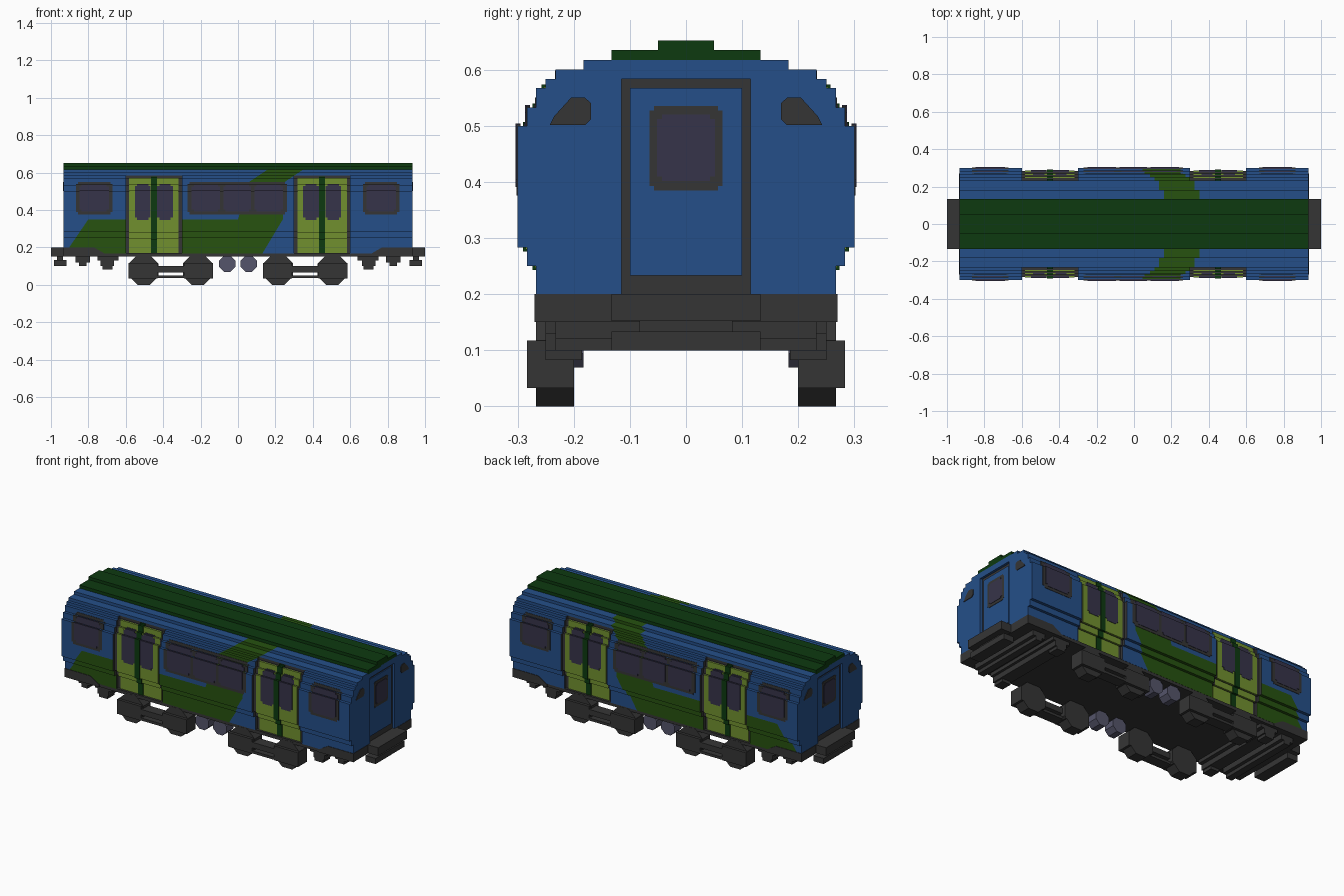
import bpy, bmesh, math
from mathutils import Vector, Matrix

cube = bpy.data.objects.get("Cube")
if cube:
    bpy.data.objects.remove(cube, do_unlink=True)


def material(name, rgb):
    m = bpy.data.materials.new(name)
    m.use_nodes = True
    m.diffuse_color = (*rgb, 1)
    m.node_tree.nodes["Principled BSDF"].inputs["Base Color"].default_value = (*rgb, 1)
    return m


BLUE = material("body blue", (0.018, 0.078, 0.25))
GREEN = material("stripe green", (0.020, 0.085, 0.005))
ROOF = material("roof dark green", (0.004, 0.042, 0.005))
LIME = material("door lime", (0.165, 0.28, 0.028))
GREY = material("dark grey", (0.036, 0.036, 0.036))
GLASS = material("window glass", (0.037, 0.034, 0.068))
METAL = material("tank grey", (0.09, 0.09, 0.145))


def make(name, bm, *mats):
    bmesh.ops.recalc_face_normals(bm, faces=bm.faces)
    me = bpy.data.meshes.new(name)
    bm.to_mesh(me)
    bm.free()
    for m in mats:
        me.materials.append(m)
    ob = bpy.data.objects.new(name, me)
    bpy.context.collection.objects.link(ob)
    return ob


def add_box(bm, x0, x1, y0, y1, z0, z1):
    mat = Matrix.Translation(((x0 + x1) / 2, (y0 + y1) / 2, (z0 + z1) / 2)) @ Matrix.Diagonal(
        (abs(x1 - x0), abs(y1 - y0), abs(z1 - z0), 1))
    bmesh.ops.create_cube(bm, size=1, matrix=mat)


def boxes(name, mat, items, sides_x=(1,), sides_y=(1,)):
    bm = bmesh.new()
    for sx in sides_x:
        for sy in sides_y:
            for x0, x1, y0, y1, z0, z1 in items:
                add_box(bm, sx * x0, sx * x1, sy * y0, sy * y1, z0, z1)
    return make(name, bm, mat)


def add_prism(bm, pts, a, b, axis=0):
    """Extrude a 2D outline from a to b along x (axis 0) or y (axis 1)."""
    place = (lambda p, t: (t, p[0], p[1])) if axis == 0 else (lambda p, t: (p[0], t, p[1]))
    lo = [bm.verts.new(place(p, a)) for p in pts]
    hi = [bm.verts.new(place(p, b)) for p in pts]
    bm.faces.new(lo)
    bm.faces.new(hi)
    for i in range(len(pts)):
        j = (i + 1) % len(pts)
        bm.faces.new((lo[i], lo[j], hi[j], hi[i]))


def add_octagon(bm, x, z, apothem, y0, y1):
    r = apothem / math.cos(math.pi / 8)
    pts = [(x + r * math.cos(math.pi / 8 + k * math.pi / 4),
            z + r * math.sin(math.pi / 8 + k * math.pi / 4)) for k in range(8)]
    add_prism(bm, pts, y0, y1, axis=1)


# Stepped cross-section: half width, bottom, top
LAYERS = [(0.267, 0.167, 0.25), (0.283, 0.25, 0.283), (0.30, 0.283, 0.50),
          (0.283, 0.50, 0.533), (0.267, 0.533, 0.567), (0.25, 0.567, 0.583),
          (0.233, 0.583, 0.60), (0.183, 0.60, 0.617)]
RECESS = 0.0167
DOOR_TOP = 0.583


def right_side(inset):
    pts = []
    for w, z0, z1 in LAYERS:
        w -= inset if z1 <= DOOR_TOP else 0
        for p in ((w, z0), (w, z1)):
            if not pts or (Vector(p) - Vector(pts[-1])).length > 0.001:
                pts.append(p)
    return pts


def outline(inset=0.0):
    right = right_side(inset)
    return right + [(-y, z) for y, z in reversed(right)]


# Body shell: plain and door bays, then end walls notched round the end doors
body = bmesh.new()
for x0, x1, inset in ((-0.917, -0.6, 0), (-0.6, -0.3, RECESS), (-0.3, 0.3, 0),
                      (0.3, 0.6, RECESS), (0.6, 0.917, 0)):
    add_prism(body, outline(inset), x0, x1)
notch = [(-0.115, 0.167), (-0.115, DOOR_TOP), (0.115, DOOR_TOP), (0.115, 0.167)]
for s in (-1, 1):
    add_prism(body, outline() + notch, s * 0.917, s * 0.933)

# Green stripe bands: z0, z1, left edge at each, right edge at each
BANDS = [(0.167, 0.35, -0.925, -0.80, 0.13, 0.24),
         (0.35, 0.55, 0.0, 0.06, 0.24, 0.25),
         (0.55, 0.617, 0.06, 0.16, 0.25, 0.35)]


def cut(co, no):
    bmesh.ops.bisect_plane(body, geom=body.verts[:] + body.edges[:] + body.faces[:],
                           plane_co=co, plane_no=no, dist=1e-5)


for z0, z1, l0, l1, r0, r1 in BANDS:
    cut((0, 0, z1), (0, 0, 1))
    for a, b in ((l0, l1), (r0, r1)):
        cut((a, 0, z0), (z1 - z0, 0, a - b))
bmesh.ops.recalc_face_normals(body, faces=body.faces)
for f in body.faces:
    c = f.calc_center_median()
    in_bay = 0.299 < abs(c.x) < 0.601
    if in_bay and c.z < DOOR_TOP + 0.001:
        f.material_index = 2
        continue
    if abs(f.normal.x) > 0.9:
        continue
    for z0, z1, l0, l1, r0, r1 in BANDS:
        t = (c.z - z0) / (z1 - z0)
        if -0.01 <= t <= 1.01 and l0 + (l1 - l0) * t < c.x < r0 + (r1 - r0) * t:
            f.material_index = 1
make("body", body, BLUE, GREEN, GREY)

boxes("roof", ROOF, [(-0.933, 0.933, -0.133, 0.133, 0.61, 0.635),
                     (-0.933, 0.933, -0.05, 0.05, 0.63, 0.652)])


def skin(name, mat, rects, off, inset=0.0, corner=0.0):
    """Thin plates on both sides that follow the stepped cross-section."""
    items = []
    for x0, x1, z0, z1 in rects:
        shapes = [(x0, x1, z0 + corner, z1 - corner)]
        if corner:
            shapes.append((x0 + corner, x1 - corner, z0, z1))
        for a, b, lo, hi in shapes:
            for w, b0, b1 in LAYERS:
                p, q = max(lo, b0), min(hi, b1)
                if q - p > 0.001:
                    items.append((a, b, w - inset - 0.005, w - inset + off, p - off, q + off))
    boxes(name, mat, items, sides_y=(1, -1))


# Side windows
skin("window_frames", GREY, [(-0.867, -0.67, 0.378, 0.548), (-0.27, 0.262, 0.378, 0.548),
                             (0.667, 0.863, 0.378, 0.548)], 0.002, corner=0.012)
skin("window_panes", GLASS, [(-0.848, -0.69, 0.395, 0.533), (0.687, 0.845, 0.395, 0.533),
                             (-0.248, -0.095, 0.395, 0.533), (-0.078, 0.07, 0.395, 0.533),
                             (0.088, 0.24, 0.395, 0.533)], 0.004, corner=0.012)

# Sliding side doors
for side, cx in (("rear", -0.45), ("fore", 0.45)):
    skin(side + "_door_leaves", LIME, [(cx - 0.133, cx + 0.133, 0.169, 0.567)], 0.003, RECESS)
    skin(side + "_door_windows", GLASS, [(cx - 0.102, cx - 0.017, 0.352, 0.535),
                                         (cx + 0.017, cx + 0.102, 0.352, 0.535)],
         0.005, RECESS, corner=0.012)
    skin(side + "_door_seal", ROOF, [(cx - 0.016, cx + 0.016, 0.169, 0.573)], 0.007, RECESS)

# End doors, set back in the end walls
ENDS = (1, -1)
boxes("end_door_frame", GREY, [(0.913, 0.919, -0.115, 0.115, 0.17, DOOR_TOP)], ENDS)
boxes("end_door", BLUE, [(0.915, 0.924, -0.1, 0.1, 0.233, 0.567)], ENDS)
boxes("end_window_frame", GREY, [(0.92, 0.926, -0.065, 0.065, 0.393, 0.527),
                                 (0.92, 0.926, -0.057, 0.057, 0.385, 0.535)], ENDS)
boxes("end_window", GLASS, [(0.922, 0.928, -0.052, 0.052, 0.41, 0.512),
                            (0.922, 0.928, -0.043, 0.043, 0.402, 0.52)], ENDS)
lamps = bmesh.new()
for sx in ENDS:
    for sy in (1, -1):
        pts = [(0.243, 0.501), (0.235, 0.517), (0.205, 0.55), (0.18, 0.55),
               (0.169, 0.54), (0.169, 0.512), (0.18, 0.501)]
        add_prism(lamps, [(sy * y, z) for y, z in pts], sx * 0.93, sx * 0.936)
make("end_lamps", lamps, GREY)

# Underframe and end sills
boxes("floor", GREY, [(-0.925, 0.925, -0.266, 0.266, 0.15, 0.169)])
sills = bmesh.new()
for s in ENDS:
    pts = [(0.71, 0.15), (0.71, 0.165), (0.77, 0.2), (0.935, 0.2), (0.935, 0.15)]
    add_prism(sills, [(s * x, z) for x, z in pts], -0.27, 0.27, axis=1)
make("end_sills", sills, GREY)
boxes("coupler", GREY, [(0.92, 1.0, -0.133, 0.133, 0.152, 0.2),
                        (0.935, 0.967, -0.083, 0.083, 0.13, 0.155),
                        (0.917, 0.983, -0.133, 0.133, 0.1, 0.133)], ENDS)
boxes("cross_beams", GREY, [(0.79, 0.87, -0.233, 0.233, 0.12, 0.152),
                            (0.81, 0.85, -0.233, 0.233, 0.1, 0.122),
                            (0.64, 0.75, -0.25, 0.25, 0.13, 0.152),
                            (0.662, 0.735, -0.25, 0.25, 0.1, 0.132)], ENDS)
boxes("beam_feet", GREY, [(0.67, 0.725, 0.185, 0.25, 0.083, 0.102)], ENDS, (1, -1))

# Bogies: wheels, axle boxes and side bars
wheels = bmesh.new()
for sx in ENDS:
    for sy in (1, -1):
        for x in (0.215, 0.505):
            add_octagon(wheels, sx * x, 0.08, 0.08, sy * 0.2, sy * 0.267)
make("wheels", wheels, GREY)
boxes("bogie_frames", GREY, [(0.135, 0.29, 0.2, 0.283, 0.033, 0.117),
                             (0.43, 0.585, 0.2, 0.283, 0.033, 0.117),
                             (0.28, 0.44, 0.22, 0.283, 0.067, 0.1),
                             (0.28, 0.44, 0.22, 0.283, 0.035, 0.05)], ENDS, (1, -1))

# Underfloor tanks
tanks = bmesh.new()
for sx in ENDS:
    for sy in (1, -1):
        add_octagon(tanks, sx * 0.0575, 0.112, 0.043, sy * 0.183, sy * 0.25)
make("tanks", tanks, METAL)
